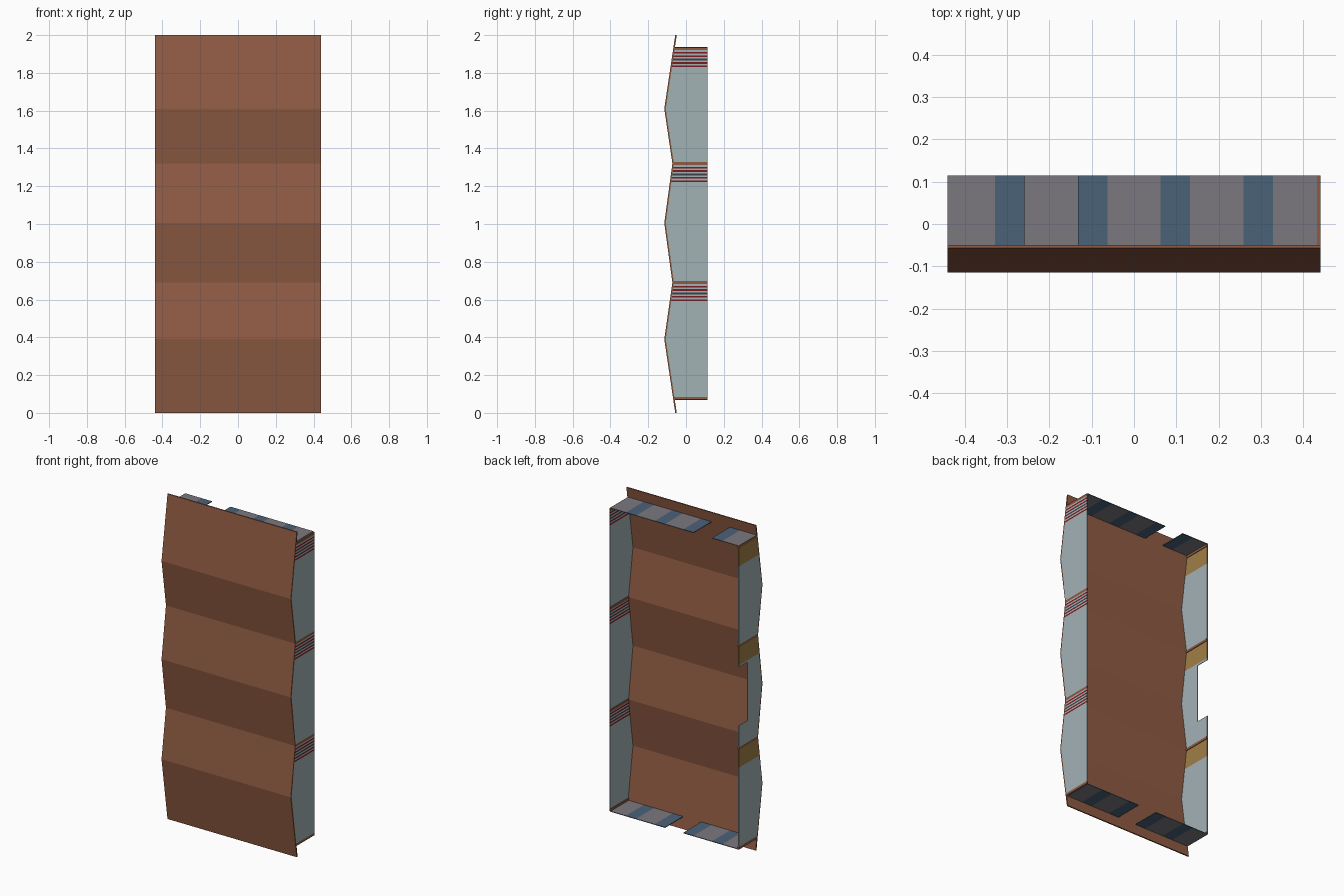
import bpy, bmesh

if "Cube" in bpy.data.objects:
    bpy.data.objects.remove(bpy.data.objects["Cube"])

def mat(name, hexcol):
    lin = []
    for i in (0, 2, 4):
        c = int(hexcol[i:i + 2], 16) / 255
        lin.append(c / 12.92 if c < 0.04045 else ((c + 0.055) / 1.055) ** 2.4)
    m = bpy.data.materials.new(name)
    m.diffuse_color = (*lin, 1)
    m.use_nodes = True
    m.node_tree.nodes["Principled BSDF"].inputs["Base Color"].default_value = m.diffuse_color
    return m

BROWN = mat("rust_brown", "8F5B43")
PALE = mat("pale_grey_blue", "A2B2B5")
GREY = mat("warm_grey", "7B797F")
BLUE = mat("slate_blue", "4A6277")
TAN = mat("tan", "A07E48")
RED = mat("dark_red", "7C1A1E")
DARK = mat("charcoal", "3A4144")

# Zigzag line of the front sheet (y, z)
ZIG = [(-0.057, 0), (-0.115, 0.39), (-0.072, 0.69), (-0.115, 1.005),
       (-0.072, 1.32), (-0.115, 1.61), (-0.057, 2.0)]
BACK = 0.115
T = 0.008  # front sheet thickness

def front_y(z):
    for (y0, z0), (y1, z1) in zip(ZIG, ZIG[1:]):
        if z0 <= z <= z1:
            return y0 + (y1 - y0) * (z - z0) / (z1 - z0)

def extrude_yz(name, pts, x0, x1, material):
    """Prism with a (y, z) outline running from x0 to x1."""
    bm = bmesh.new()
    face = bm.faces.new([bm.verts.new((x0, y, z)) for y, z in pts])
    ext = bmesh.ops.extrude_face_region(bm, geom=[face])
    bmesh.ops.translate(bm, vec=(x1 - x0, 0, 0),
                        verts=[v for v in ext["geom"] if isinstance(v, bmesh.types.BMVert)])
    bmesh.ops.recalc_face_normals(bm, faces=bm.faces)
    me = bpy.data.meshes.new(name)
    bm.to_mesh(me)
    bm.free()
    me.materials.append(material)
    ob = bpy.data.objects.new(name, me)
    bpy.context.collection.objects.link(ob)
    return ob

def side_piece(name, side, z0, z1, material, back=BACK, thick=0.004):
    """Side wall slice between two heights, following the zigzag at the front."""
    zs = [z0] + [z for _, z in ZIG if z0 < z < z1] + [z1]
    pts = [(back, z1), (back, z0)] + [(front_y(z) + T * 0.5, z) for z in zs]
    xo = side * 0.44
    extrude_yz(name, pts, xo - side * thick, xo, material)

# Folded front sheet
extrude_yz("front_sheet", ZIG + [(y + T, z) for y, z in reversed(ZIG)], -0.44, 0.44, BROWN)

# Side walls, three bays each side
BAYS = [(0.085, 0.682), (0.697, 1.312), (1.327, 1.92)]
for i, (z0, z1) in enumerate(BAYS):
    # right wall: plain sheet with a striped band at its top
    zs = z1 - 0.09
    side_piece(f"right_wall_{i}", 1, z0, zs, PALE)
    n = 10
    h = (z1 - zs) / n
    for k in range(n):
        m = PALE if k % 2 else (DARK if k == 4 else RED)
        side_piece(f"right_stripe_{i}_{k}", 1, zs + k * h, zs + (k + 1) * h, m)

    # left wall: tan band on top, the middle bay has a cut-out at the back
    zt = z1 - 0.11
    side_piece(f"left_band_{i}", -1, zt, z1, TAN)
    if i == 1:
        side_piece("left_wall_lower", -1, z0, 0.83, PALE)
        side_piece("left_wall_notched", -1, 0.83, 1.19, PALE, back=0.03)
        side_piece("left_wall_upper", -1, 1.19, zt, PALE)
    else:
        side_piece(f"left_wall_{i}", -1, z0, zt, PALE)

# Brown rails between the bays
for side, label in ((1, "right"), (-1, "left")):
    for i, z in enumerate((0.07, 0.682, 1.312, 1.92)):
        side_piece(f"{label}_rail_{i}", side, z, z + 0.015, BROWN, thick=0.008)

# Banded top and bottom plates, each with one missing strip
XS = [-0.44, -0.328, -0.258, -0.132, -0.062, 0.062, 0.132, 0.258, 0.328, 0.432]
for label, z, gap in (("top", 1.934, 2), ("bottom", 0.068, 4)):
    for k, (x0, x1) in enumerate(zip(XS, XS[1:])):
        if k == gap:
            continue
        y0 = front_y(z) + T * 0.5
        extrude_yz(f"{label}_plate_{k}",
                   [(y0, z), (BACK, z), (BACK, z + 0.004), (y0, z + 0.004)],
                   x0, x1, BLUE if k % 2 else GREY)
